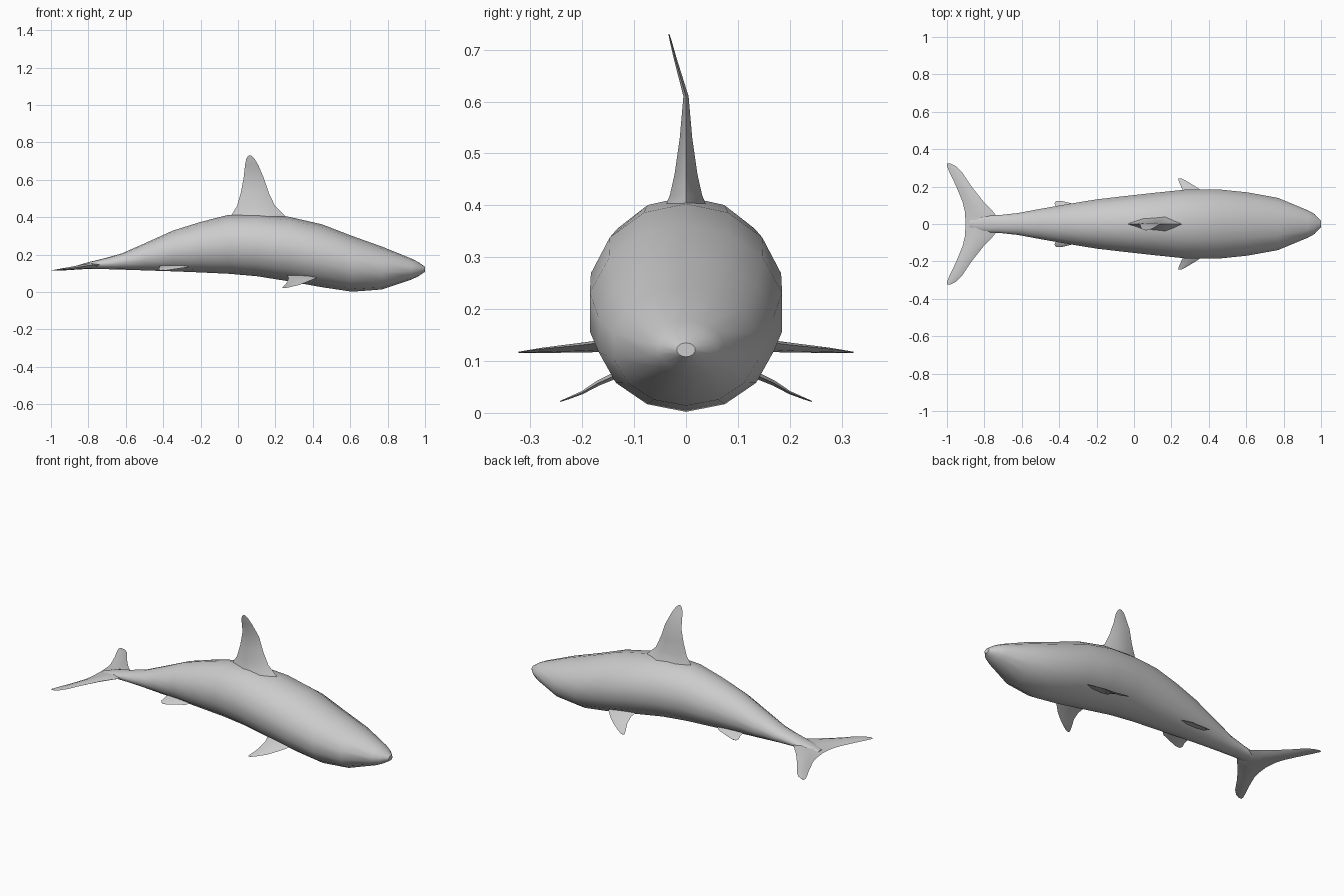
import bpy, bmesh, math
from mathutils import Vector

cube = bpy.data.objects.get("Cube")
if cube:
    bpy.data.objects.remove(cube, do_unlink=True)

skin = bpy.data.materials.new("grey_skin")
skin.use_nodes = True
GREY = (0.6, 0.6, 0.6, 1)
skin.diffuse_color = GREY
skin.node_tree.nodes["Principled BSDF"].inputs["Base Color"].default_value = GREY


def loft(name, rings, angle=40, mirror=False):
    """Skin a list of equal-length rings and cap both ends."""
    bm = bmesh.new()
    rows = [[bm.verts.new(p) for p in ring] for ring in rings]
    n = len(rows[0])
    for a, b in zip(rows, rows[1:]):
        for i in range(n):
            j = (i + 1) % n
            bm.faces.new((a[i], a[j], b[j], b[i]))
    bm.faces.new(rows[0])
    bm.faces.new(rows[-1])
    bmesh.ops.recalc_face_normals(bm, faces=bm.faces)
    mesh = bpy.data.meshes.new(name)
    bm.to_mesh(mesh)
    bm.free()
    mesh.materials.append(skin)
    ob = bpy.data.objects.new(name, mesh)
    bpy.context.collection.objects.link(ob)
    if mirror:
        mod = ob.modifiers.new("Mirror", 'MIRROR')
        mod.use_axis = (False, True, False)
    bpy.ops.object.select_all(action='DESELECT')
    ob.select_set(True)
    bpy.context.view_layer.objects.active = ob
    bpy.ops.object.shade_smooth_by_angle(angle=math.radians(angle))
    return ob


def blade(lead, trail, thick, normal):
    """Six-sided fin section between a leading and a trailing edge point."""
    a, b = Vector(lead), Vector(trail)
    off = Vector(normal) * thick
    p, q = a.lerp(b, 0.3), a.lerp(b, 0.7)
    return [a, p + off, q + off * 0.8, b, q - off * 0.8, p - off]


def body_ring(x, top, bottom, half, sides=14):
    mid, h = (top + bottom) / 2, (top - bottom) / 2
    turns = [2 * math.pi * i / sides for i in range(sides)]
    return [(x, half * math.sin(t), mid + h * math.cos(t)) for t in turns]


# Body: x, top, bottom, half width
body = [
    (1.0, 0.135, 0.108, 0.018), (0.965, 0.16, 0.085, 0.055),
    (0.93, 0.178, 0.068, 0.075), (0.77, 0.243, 0.014, 0.143),
    (0.61, 0.3, 0.002, 0.173), (0.45, 0.362, 0.026, 0.19),
    (0.27, 0.403, 0.058, 0.188), (0.1, 0.417, 0.085, 0.17),
    (-0.05, 0.413, 0.098, 0.153), (-0.2, 0.375, 0.105, 0.135),
    (-0.35, 0.328, 0.111, 0.11), (-0.5, 0.26, 0.116, 0.083),
    (-0.62, 0.207, 0.12, 0.06), (-0.72, 0.179, 0.123, 0.049),
    (-0.8, 0.16, 0.124, 0.045), (-0.88, 0.136, 0.123, 0.02),
]
loft("body", [body_ring(*s) for s in body])

# Dorsal fin: height, leading x, trailing x, half thickness, sideways lean
dorsal = [
    (0.385, 0.275, -0.05, 0.045, 0), (0.42, 0.24, -0.03, 0.031, 0),
    (0.46, 0.198, -0.005, 0.022, 0), (0.53, 0.165, 0.015, 0.012, 0),
    (0.61, 0.138, 0.03, 0.005, 0), (0.68, 0.108, 0.038, 0.003, -0.02),
    (0.715, 0.087, 0.045, 0.002, -0.029), (0.73, 0.07, 0.056, 0.001, -0.033),
]
loft("dorsal_fin", [blade((a, y, z), (b, y, z), t, (0, 1, 0))
                    for z, a, b, t, y in dorsal], 25)

# Tail fluke: sideways position, leading x, trailing x, leading z, trailing z, half thickness
fluke = [
    (0, -0.7, -0.9, 0.148, 0.126, 0.014), (0.07, -0.757, -0.905, 0.146, 0.124, 0.013),
    (0.12, -0.805, -0.917, 0.141, 0.122, 0.011), (0.2, -0.868, -0.95, 0.131, 0.119, 0.008),
    (0.28, -0.922, -0.988, 0.123, 0.117, 0.004), (0.31, -0.953, -1.0, 0.119, 0.116, 0.002),
    (0.323, -0.98, -1.0, 0.117, 0.116, 0.001),
]
half = [blade((a, y, za), (b, y, zb), t, (0, 0, 1)) for y, a, b, za, zb, t in fluke]
flip = [[Vector((p.x, -p.y, p.z)) for p in ring] for ring in half[:0:-1]]
loft("tail_fluke", flip + half)


def paired_fin(name, sections):
    """Side fin from leading x, trailing x, y, z, half thickness."""
    tilt = Vector((0, 0.4, 0.9)).normalized()
    loft(name, [blade((a, y, z), (b, y, z), t, tilt) for a, b, y, z, t in sections], 30, True)


paired_fin("pectoral_fin", [
    (0.43, 0.26, 0.09, 0.092, 0.008), (0.42, 0.27, 0.128, 0.076, 0.007),
    (0.375, 0.265, 0.17, 0.057, 0.005), (0.33, 0.252, 0.2, 0.039, 0.003),
    (0.285, 0.24, 0.227, 0.028, 0.002), (0.255, 0.236, 0.243, 0.022, 0.001),
])
paired_fin("pelvic_fin", [
    (-0.24, -0.42, 0.06, 0.142, 0.007), (-0.28, -0.42, 0.095, 0.131, 0.005),
    (-0.34, -0.425, 0.112, 0.123, 0.003), (-0.385, -0.415, 0.123, 0.116, 0.001),
])
